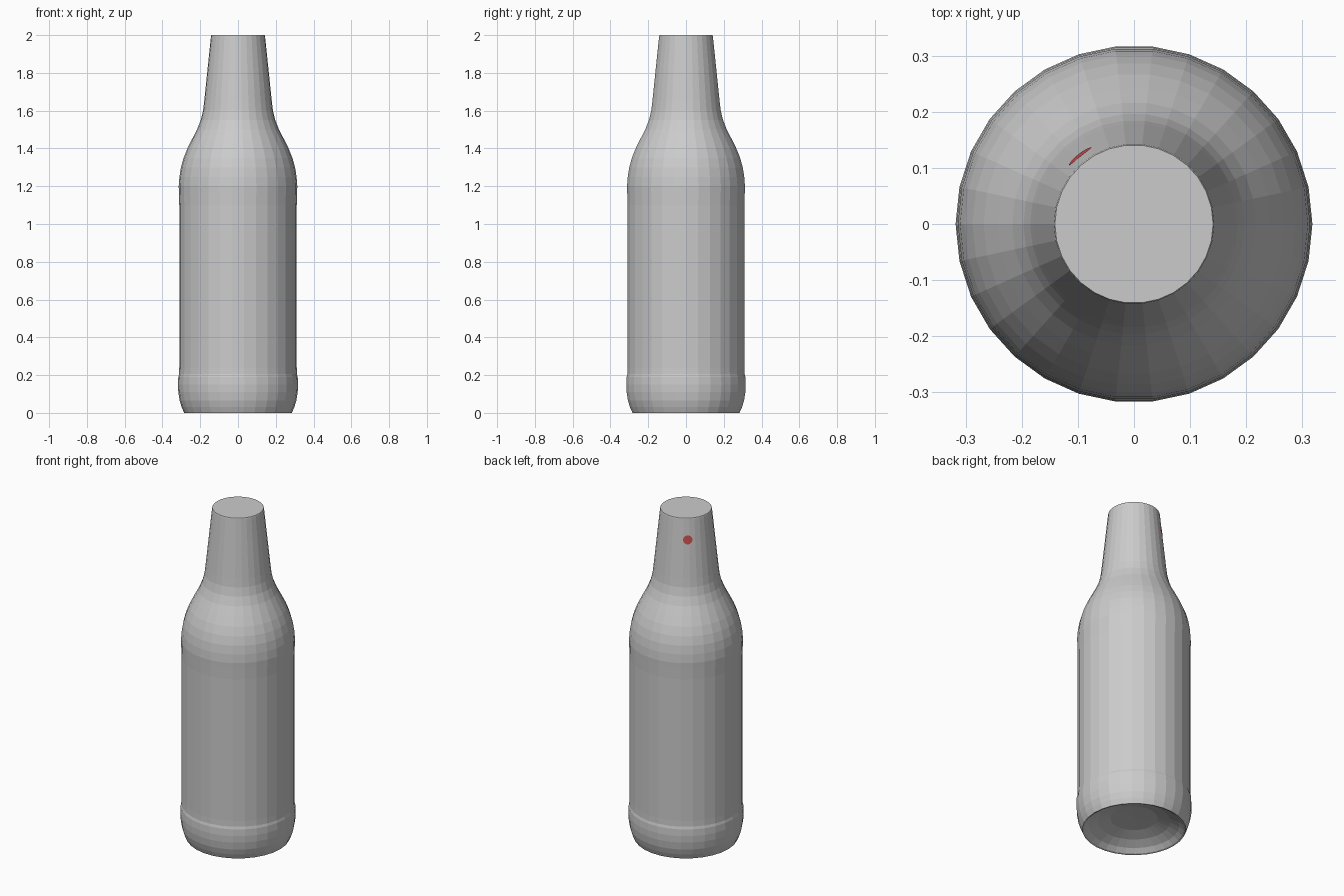
import bpy, bmesh
from math import sin, cos, tau, radians

if "Cube" in bpy.data.objects:
    bpy.data.objects.remove(bpy.data.objects["Cube"])

SIDES = 30

def lathe(name, profile, sides):
    """Revolve (radius, z) points around z; a zero radius closes an end."""
    bm = bmesh.new()
    rings = []
    for r, z in profile:
        n = 1 if r == 0 else sides
        rings.append([bm.verts.new((r * cos(tau * i / sides), r * sin(tau * i / sides), z))
                      for i in range(n)])
    for a, b in zip(rings, rings[1:]):
        for i in range(sides):
            j = (i + 1) % sides
            if len(a) == 1:
                bm.faces.new((a[0], b[j], b[i]))
            elif len(b) == 1:
                bm.faces.new((a[i], a[j], b[0]))
            else:
                bm.faces.new((a[i], a[j], b[j], b[i]))
    bmesh.ops.recalc_face_normals(bm, faces=bm.faces)
    return finish(name, bm)

def finish(name, bm):
    mesh = bpy.data.meshes.new(name)
    bm.to_mesh(mesh)
    bm.free()
    obj = bpy.data.objects.new(name, mesh)
    bpy.context.collection.objects.link(obj)
    return obj

# Bottle: hollowed underside, rounded heel, slightly recessed label band, shoulder, neck, flat top
bottle = [
    (0, 0.075), (0.13, 0.07), (0.20, 0.05), (0.25, 0.025), (0.275, 0.003),
    (0.285, 0), (0.298, 0.03), (0.309, 0.065), (0.316, 0.11), (0.318, 0.15), (0.316, 0.19),
    (0.312, 0.205), (0.311, 0.24), (0.311, 1.10),
    (0.313, 1.17), (0.314, 1.20), (0.310, 1.25), (0.302, 1.30), (0.288, 1.35),
    (0.268, 1.40), (0.243, 1.45), (0.217, 1.50), (0.197, 1.55), (0.185, 1.60), (0.179, 1.65),
    (0.143, 1.995), (0.141, 2.0), (0, 2.0),
]
lathe("bottle", bottle, SIDES)

# Small red dot wrapped on the back left of the neck
red = bpy.data.materials.new("red")
red.diffuse_color = (0.6, 0.08, 0.08, 1)
red.use_nodes = True
red.node_tree.nodes["Principled BSDF"].inputs["Base Color"].default_value = red.diffuse_color
DOT_Z, DOT_R, ANGLE = 1.875, 0.026, radians(128.5)
bm = bmesh.new()
bmesh.ops.create_circle(bm, cap_ends=True, cap_tris=True, segments=24, radius=DOT_R)
bmesh.ops.subdivide_edges(bm, edges=bm.edges[:], cuts=2, use_grid_fill=True)
for v in bm.verts:
    z = DOT_Z + v.co.y
    r = (0.143 + (1.995 - z) * 0.036 / 0.345) * 1.004
    a = ANGLE + v.co.x / r
    v.co = (r * cos(a), r * sin(a), z)
for f in bm.faces:
    f.normal_update()
    c = f.calc_center_median()
    if f.normal.x * c.x + f.normal.y * c.y < 0:
        f.normal_flip()
dot = finish("neck_dot", bm)
dot.data.materials.append(red)
